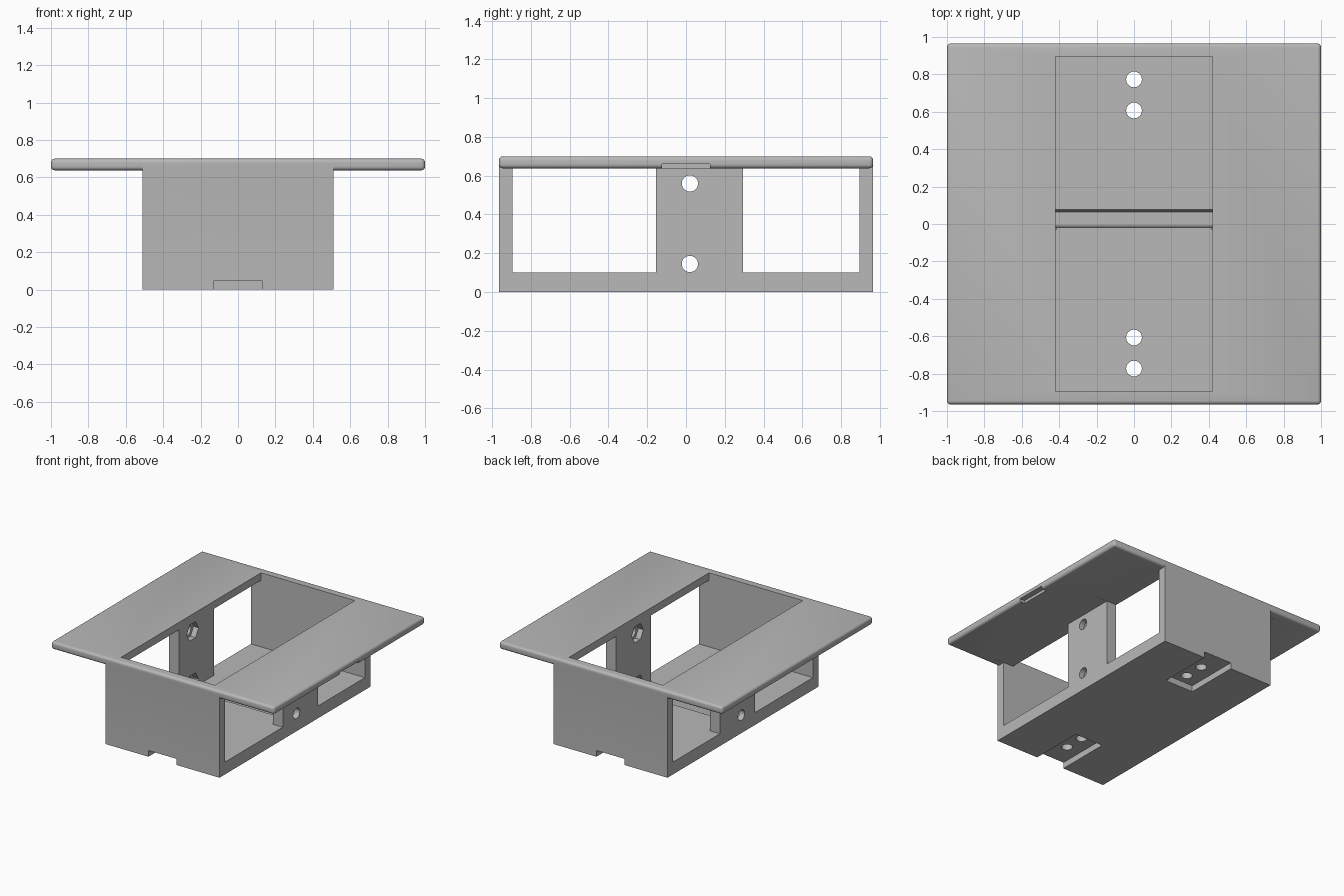
import bpy
import bmesh
from math import pi, radians
from mathutils import Matrix

old = bpy.data.objects.get("Cube")
if old:
    bpy.data.objects.remove(old, do_unlink=True)

grey = bpy.data.materials.new("plain grey")
grey.use_nodes = True
colour = (0.48, 0.48, 0.48, 1)
grey.diffuse_color = colour
grey.node_tree.nodes["Principled BSDF"].inputs["Base Color"].default_value = colour


def finish(name, bm):
    bmesh.ops.recalc_face_normals(bm, faces=bm.faces)
    mesh = bpy.data.meshes.new(name)
    bm.to_mesh(mesh)
    bm.free()
    mesh.materials.append(grey)
    obj = bpy.data.objects.new(name, mesh)
    bpy.context.collection.objects.link(obj)
    return obj


def box(name, x, y, z, bevel=0):
    """Box from three (low, high) ranges."""
    bm = bmesh.new()
    bmesh.ops.create_cube(bm, size=1)
    for v in bm.verts:
        v.co = [r[0] if c < 0 else r[1] for c, r in zip(v.co, (x, y, z))]
    if bevel:
        bmesh.ops.bevel(bm, geom=bm.edges[:], offset=bevel, segments=4,
                        profile=0.5, affect='EDGES')
    return finish(name, bm)


def rod(name, radius, length, centre, sides=32, along_x=False):
    bm = bmesh.new()
    bmesh.ops.create_cone(bm, cap_ends=True, segments=sides, radius1=radius,
                          radius2=radius, depth=length)
    if along_x:
        bm.transform(Matrix.Rotation(pi / 2, 4, 'Y'))
    bm.transform(Matrix.Translation(centre))
    return finish(name, bm)


def combine(target, other, operation='DIFFERENCE'):
    other.hide_render = True
    mod = target.modifiers.new(operation.title(), 'BOOLEAN')
    mod.operation = operation
    mod.solver = 'EXACT'
    mod.object = other
    bpy.context.view_layer.objects.active = target
    bpy.ops.object.modifier_apply(modifier=mod.name)
    bpy.data.objects.remove(other, do_unlink=True)


END = 0.965      # half length
INNER = 0.895    # half length of the cavity
WALL = 0.42      # half width of the cavity
FLOOR = 0.1
UNDER = 0.638    # underside of the flange

# Housing body and rounded top flange
housing = box("housing", (-0.51, 0.51), (-END, END), (0, 0.678))
flange = box("flange", (-1, 1), (-END, END), (UNDER, 0.7), 0.02)
combine(housing, flange, 'UNION')

# Open cavity
combine(housing, box("cavity", (-WALL, WALL), (-INNER, INNER), (FLOOR, 0.9)))

# Side windows on both sides of the central pillars
for y in ((-INNER, -0.155), (0.295, INNER)):
    combine(housing, box("window", (-0.6, 0.6), y, (FLOOR, UNDER + 0.001)))

# Pillar bolt holes with hexagonal nut pockets on the inside
for z in (0.145, 0.56):
    combine(housing, rod("bolt_hole", 0.042, 1.4, (0, 0.02, z), along_x=True))
    for side in (-1, 1):
        combine(housing, rod("nut_pocket", 0.075, 0.05,
                             (side * (WALL + 0.02), 0.02, z), 6, True))

# Recesses under both ends, each with two screw holes
for side in (-1, 1):
    y = sorted((side * 0.52, side * 1.1))
    combine(housing, box("end_recess", (-0.127, 0.127), y, (-0.1, 0.05)))
    for hole in (0.607, 0.773):
        combine(housing, rod("screw_hole", 0.042, 0.5, (0, side * hole, 0)))

# Tapered groove across the floor
bm = bmesh.new()
section = [(-0.02, FLOOR + 0.001), (-0.01, 0.05), (0.065, 0.05), (0.077, FLOOR + 0.001)]
face = bm.faces.new([bm.verts.new((-WALL, y, z)) for y, z in section])
moved = bmesh.ops.extrude_face_region(bm, geom=[face])
bmesh.ops.translate(bm, vec=(2 * WALL, 0, 0),
                    verts=[g for g in moved["geom"] if isinstance(g, bmesh.types.BMVert)])
combine(housing, finish("floor_groove", bm))

# Pry notch under one flange edge
combine(housing, box("pry_notch", (0.955, 1.1), (-0.123, 0.123), (0.5, 0.661)))

bpy.ops.object.select_all(action='DESELECT')
housing.select_set(True)
bpy.context.view_layer.objects.active = housing
bpy.ops.object.shade_smooth_by_angle(angle=radians(30))
